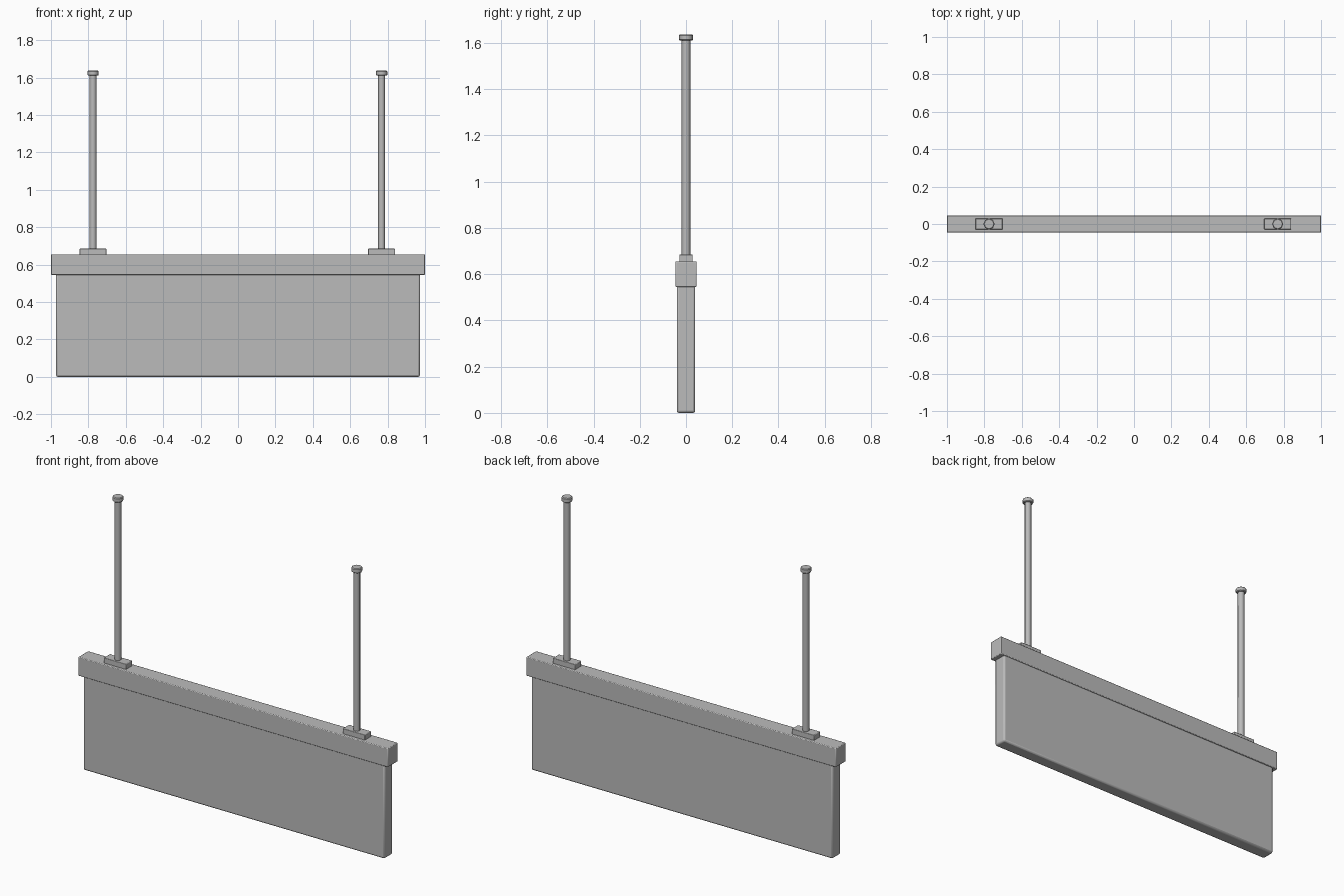
import bpy
import math

if "Cube" in bpy.data.objects:
    bpy.data.objects.remove(bpy.data.objects["Cube"])

grey = bpy.data.materials.new("plain grey")
grey.diffuse_color = (0.5, 0.5, 0.5, 1)
grey.use_nodes = True
grey.node_tree.nodes["Principled BSDF"].inputs["Base Color"].default_value = grey.diffuse_color


def finish(ob, name, bevel=0.0, segments=2):
    ob.name = name
    ob.data.materials.append(grey)
    if bevel:
        mod = ob.modifiers.new("rounded edges", 'BEVEL')
        mod.width = bevel
        mod.segments = segments
        mod.limit_method = 'ANGLE'
        mod.angle_limit = math.radians(50)
    bpy.ops.object.shade_smooth_by_angle(angle=math.radians(50))
    return ob


def box(name, x, half_x, half_y, z0, z1, bevel):
    bpy.ops.mesh.primitive_cube_add(size=1, location=(x, 0, (z0 + z1) / 2))
    ob = bpy.context.object
    ob.scale = (2 * half_x, 2 * half_y, z1 - z0)
    bpy.ops.object.transform_apply(location=False, rotation=False, scale=True)
    return finish(ob, name, bevel)


def post(name, x, radius, z0, z1, bevel=0.0):
    bpy.ops.mesh.primitive_cylinder_add(vertices=8, radius=radius, depth=z1 - z0,
                                        location=(x, 0, (z0 + z1) / 2),
                                        rotation=(0, 0, math.pi / 2))
    return finish(bpy.context.object, name, bevel, 1)


# Hanging board and the rail that holds it
box("sign_panel", 0, 0.973, 0.040, 0.0, 0.56, 0.010)
box("top_rail", 0, 1.0, 0.046, 0.545, 0.655, 0.004)

# Two ceiling hangers: mounting plate, rod and end cap
for side, x in (("left", -0.775), ("right", 0.768)):
    box(side + "_mounting_plate", x, 0.072, 0.029, 0.65, 0.685, 0.003)
    post(side + "_rod", x, 0.019, 0.68, 1.615)
    post(side + "_cap", x, 0.030, 1.61, 1.637, 0.004)
